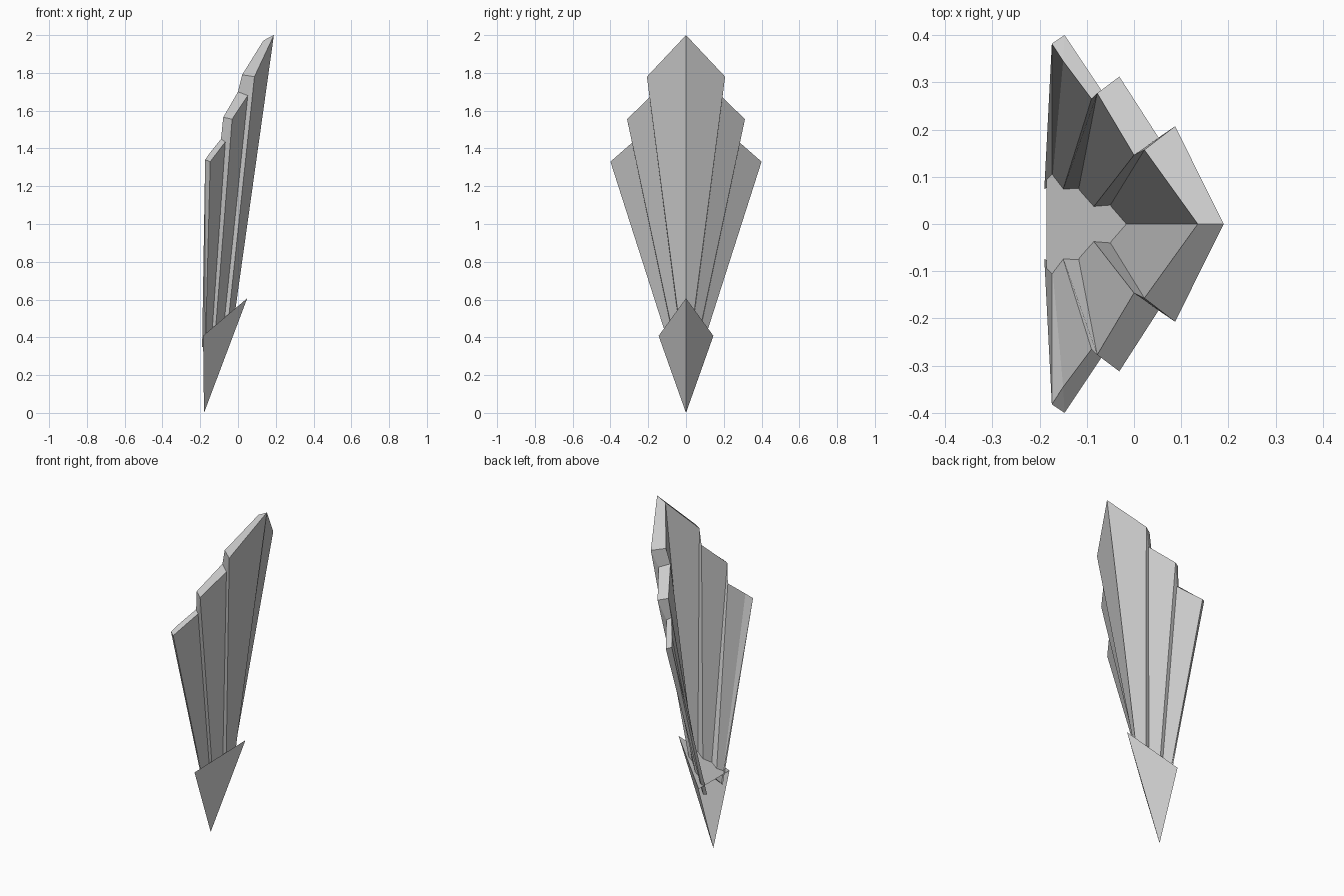
import bpy, bmesh
from mathutils import Vector

if "Cube" in bpy.data.objects:
    bpy.data.objects.remove(bpy.data.objects["Cube"])


def finish(name, bm, mirror=False):
    bmesh.ops.recalc_face_normals(bm, faces=bm.faces)
    me = bpy.data.meshes.new(name)
    bm.to_mesh(me)
    bm.free()
    ob = bpy.data.objects.new(name, me)
    bpy.context.collection.objects.link(ob)
    if mirror:
        m = ob.modifiers.new("mirror", 'MIRROR')
        m.use_axis = (False, True, False)
        m.use_clip = True
    return ob


def extend(top, low, z):
    """Continue a flute line from its rim point past the cup to height z."""
    a, b = Vector(top), Vector(low)
    return a + (b - a) * ((a.z - z) / (a.z - b.z))


# Zigzag sheet lines, centre to side: (rim point, point near the cup)
outer = [
    ((.19, 0, 2.0), (-.012, 0, .56)),                  # front ridge
    ((.087, .207, 1.78), (-.045, .045, .545)),         # centre corner
    ((.052, .183, 1.68), (-.070, .042, .51)),          # valley
    ((-.031, .312, 1.555), (-.115, .085, .49)),        # middle corner
    ((-.067, .280, 1.435), (-.135, .080, .46)),        # valley
    ((-.147, .40, 1.33), (-.17, .115, .44))]           # side corner
inner = [
    ((.135, 0, 1.972), (-.016, 0, .553)),
    ((.022, .157, 1.79), (-.05, .04, .522)),
    ((.0, .146, 1.70), (-.085, .037, .492)),
    ((-.078, .277, 1.565), (-.117, .075, .464)),
    ((-.09, .265, 1.45), (-.15, .074, .435)),
    ((-.15, .345, 1.375), (-.172, .103, .416)),
    ((-.174, .382, 1.34), (-.189, .092, .41))]
ends_outer = [.50, .48, .45, .42, .38, .35]
ends_inner = ends_outer + [.35]

# Fluted shade: one pleated sheet with thickness, mirrored across the ridge
bm = bmesh.new()


def strip(lines, ends):
    tops = [bm.verts.new(t) for t, _ in lines]
    lows = [bm.verts.new(extend(t, b, z)) for (t, b), z in zip(lines, ends)]
    for i in range(len(lines) - 1):
        bm.faces.new((tops[i], tops[i + 1], lows[i + 1], lows[i]))
    return tops, lows


ot, ol = strip(outer, ends_outer)
it, il = strip(inner, ends_inner)
for o, i in ((ot, it), (ol, il)):
    for k in range(5):
        bm.faces.new((o[k], o[k + 1], i[k + 1], i[k]))
    bm.faces.new((o[5], i[6], i[5]))
bm.faces.new((ot[5], ol[5], il[6], it[6]))
finish("fluted_shade", bm, True)

# Pointed cup at the foot, open against the wall
bm = bmesh.new()
tip, left, right, front = [bm.verts.new(p) for p in (
    (-.18, 0, 0), (-.185, -.145, .408), (-.185, .145, .408), (.049, 0, .607))]
for f in ((tip, left, front), (tip, front, right), (left, right, front)):
    bm.faces.new(f)
finish("pointed_cup", bm)
